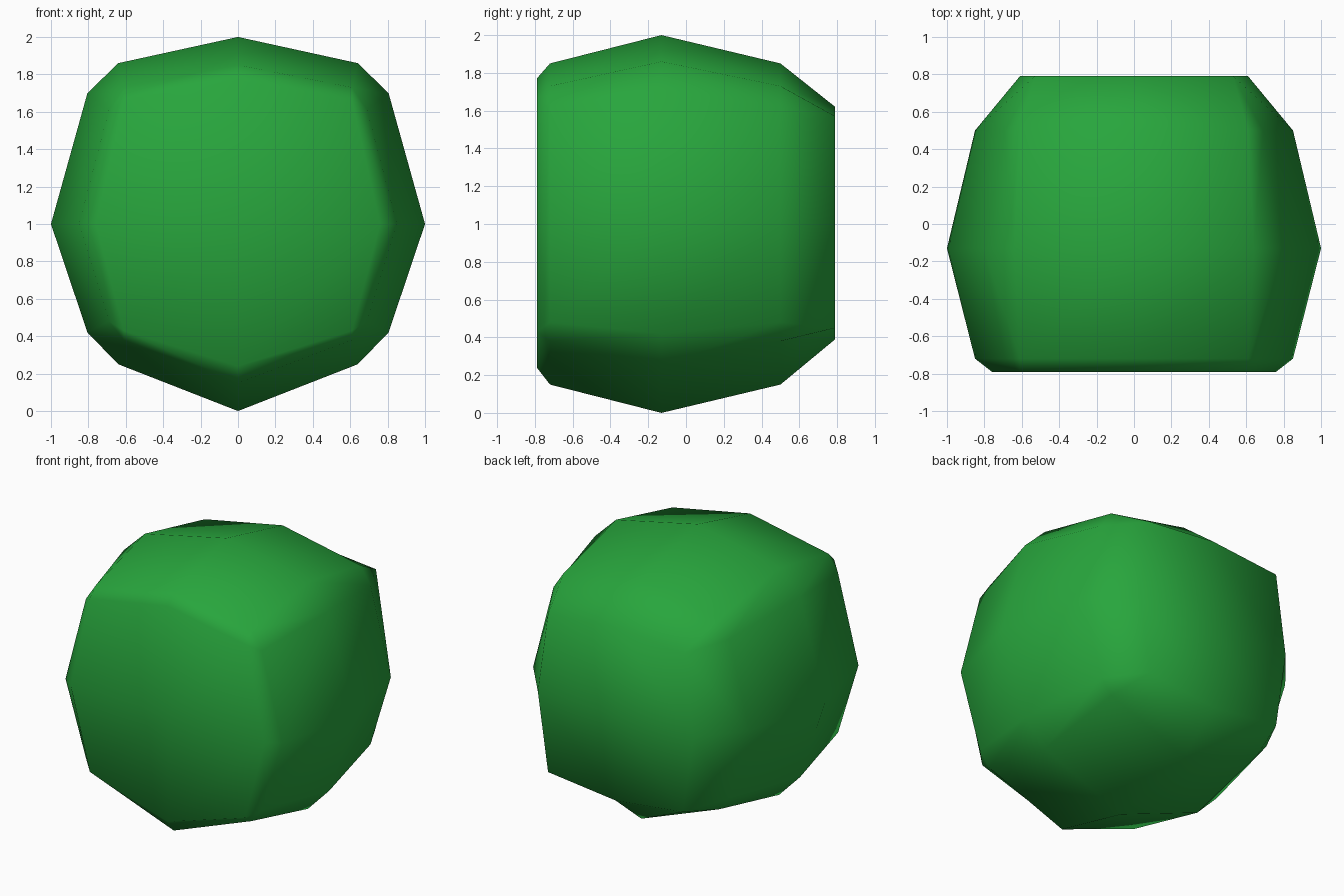
import bpy, bmesh
from itertools import product

if "Cube" in bpy.data.objects:
    bpy.data.objects.remove(bpy.data.objects["Cube"])


def position(axis, i, j, k):
    """Point of the 3x3 grid on one side; i, j, k in -1..1 along x, y, z."""
    y = (-0.72, -0.13, 0.50)[j + 1]
    if axis == 2:                                   # domed top and bottom
        drop = {(0, 0): (2.0, 0.0), (0, 1): (1.85, 0.15),
                (1, 0): (1.86, 0.25), (1, 1): (1.73, 0.38)}[abs(i), abs(j)]
        return i * (0.61 if j else 0.64), y, drop[0 if k > 0 else 1]
    if axis == 0:                                   # domed left and right
        x = {(0, 0): 1.0, (1, 0): 0.85, (0, 1): 0.805, (1, 1): 0.69}[abs(j), abs(k)]
        z = (0.48, 1.0, 1.61) if j else (0.42, 1.0, 1.70)
        return i * x, y, z[k + 1]
    if j < 0:                                       # flat front
        z = (0.43, 1.0, 1.66) if i else (0.24, 1.0, 1.77)
        return i * (0.61 if k else 0.76), -0.79, z[k + 1]
    z = (0.45, 1.0, 1.57) if i else (0.39, 1.0, 1.62)   # flat back
    return i * (0.53 if k else 0.61), 0.79, z[k + 1]


bm = bmesh.new()
verts = {}
for cell in product((-1, 0, 1), repeat=3):
    for axis in range(3):
        if cell[axis]:
            verts[cell, axis] = bm.verts.new(position(axis, *cell))


def cell_at(a, va, b, vb, c, vc):
    cell = [0, 0, 0]
    cell[a], cell[b], cell[c] = va, vb, vc
    return tuple(cell)


for a in range(3):
    b, c = (a + 1) % 3, (a + 2) % 3
    for s, t in product((-1, 1), (-1, 0)):
        # side panels, 2x2 quads each
        for u in (-1, 0):
            bm.faces.new([verts[cell_at(a, s, b, t + p, c, u + q), a]
                          for p, q in ((0, 0), (1, 0), (1, 1), (0, 1))])
        # chamfers between neighbouring sides
        for r in (-1, 1):
            lo, hi = cell_at(a, s, b, r, c, t), cell_at(a, s, b, r, c, t + 1)
            bm.faces.new([verts[lo, a], verts[hi, a], verts[hi, b], verts[lo, b]])

# corner triangles
for cell in product((-1, 1), repeat=3):
    bm.faces.new([verts[cell, axis] for axis in range(3)])

bmesh.ops.recalc_face_normals(bm, faces=bm.faces)
for f in bm.faces:
    f.smooth = True

mesh = bpy.data.meshes.new("rounded_block")
bm.to_mesh(mesh)
bm.free()
green = bpy.data.materials.new("leaf green")
green.diffuse_color = (0.021, 0.38, 0.046, 1)
green.use_nodes = True
green.node_tree.nodes["Principled BSDF"].inputs["Base Color"].default_value = green.diffuse_color
mesh.materials.append(green)
block = bpy.data.objects.new("rounded_block", mesh)
bpy.context.collection.objects.link(block)
